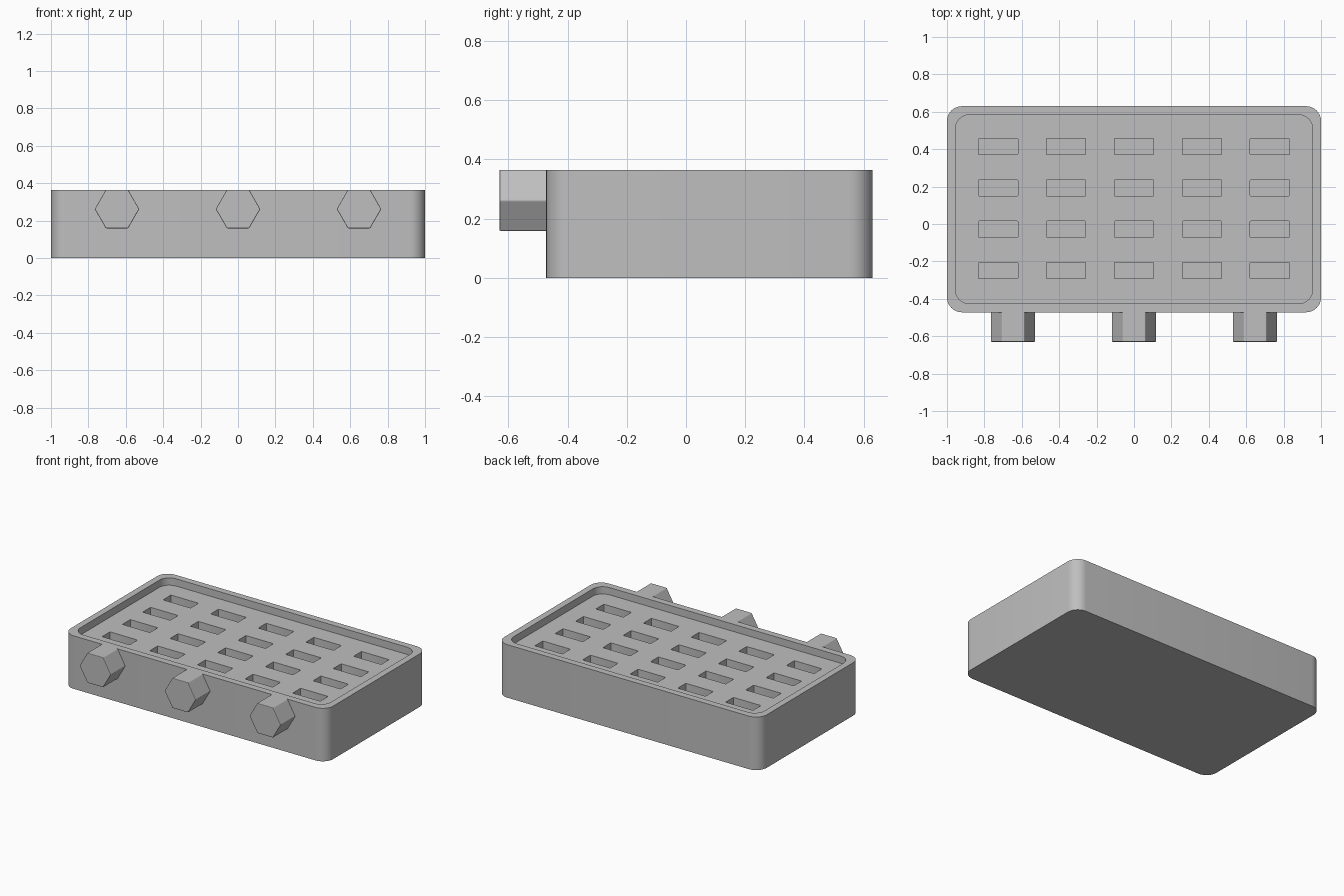
import bpy, bmesh, math

if "Cube" in bpy.data.objects:
    bpy.data.objects.remove(bpy.data.objects["Cube"])

grey = bpy.data.materials.new("plain_grey")
grey.diffuse_color = (0.52, 0.52, 0.52, 1)
grey.use_nodes = True
grey.node_tree.nodes["Principled BSDF"].inputs["Base Color"].default_value = grey.diffuse_color


def extrude_outlines(name, outlines, z0, z1):
    """One mesh of upright prisms from closed counter-clockwise outlines."""
    bm = bmesh.new()
    for pts in outlines:
        low = [bm.verts.new((x, y, z0)) for x, y in pts]
        high = [bm.verts.new((x, y, z1)) for x, y in pts]
        bm.faces.new(low[::-1])
        bm.faces.new(high)
        n = len(pts)
        for i in range(n):
            j = (i + 1) % n
            bm.faces.new((low[i], low[j], high[j], high[i]))
    mesh = bpy.data.meshes.new(name)
    bm.to_mesh(mesh)
    bm.free()
    mesh.materials.append(grey)
    obj = bpy.data.objects.new(name, mesh)
    bpy.context.collection.objects.link(obj)
    return obj


def rounded_rect(cx, cy, hx, hy, r, steps=8):
    corners = ((1, 1), (-1, 1), (-1, -1), (1, -1))
    pts = []
    for k, (sx, sy) in enumerate(corners):
        for i in range(steps + 1):
            a = math.pi / 2 * (k + i / steps)
            pts.append((cx + sx * (hx - r) + r * math.cos(a),
                        cy + sy * (hy - r) + r * math.sin(a)))
    return pts


def select_only(obj):
    bpy.ops.object.select_all(action='DESELECT')
    obj.select_set(True)
    bpy.context.view_layer.objects.active = obj


def cut(obj, cutter):
    select_only(obj)
    mod = obj.modifiers.new("cut", 'BOOLEAN')
    mod.operation = 'DIFFERENCE'
    mod.solver = 'EXACT'
    mod.object = cutter
    bpy.ops.object.modifier_apply(modifier=mod.name)
    bpy.data.objects.remove(cutter)


TOP, FLOOR, POCKET = 0.365, 0.315, 0.215
MID_Y = 0.079

# Block with rounded upright corners
tray = extrude_outlines("tray", [rounded_rect(0, MID_Y, 1, 0.551, 0.08)], 0, TOP)

# Shallow recess inside the rim
cut(tray, extrude_outlines(
    "recess_cutter", [rounded_rect(0, MID_Y, 0.955, 0.505, 0.075)], FLOOR, TOP + 0.1))

# Grid of rectangular pockets, five by four
pockets = [rounded_rect(0.363 * i, 0.414 - 0.221 * j, 0.105, 0.043, 0.004, 2)
           for i in range(-2, 3) for j in range(4)]
cut(tray, extrude_outlines("pocket_cutter", pockets, POCKET, TOP + 0.1))

select_only(tray)
bpy.ops.object.shade_smooth_by_angle(angle=math.radians(30))

# Three hexagonal knobs on the front, flat side up
for side, x in (("left", -0.647), ("middle", 0.0), ("right", 0.647)):
    bpy.ops.mesh.primitive_cylinder_add(
        vertices=6, radius=0.119, depth=0.18, location=(x, -0.54, 0.262),
        rotation=(math.pi / 2, 0, 0))
    knob = bpy.context.object
    knob.name = side + "_knob"
    # Turn the hexagon so its corners point sideways
    for v in knob.data.vertices:
        v.co.x, v.co.y = v.co.y, -v.co.x
    knob.data.materials.append(grey)
    bevel = knob.modifiers.new("soft_edges", 'BEVEL')
    bevel.width = 0.004
    bevel.segments = 2
